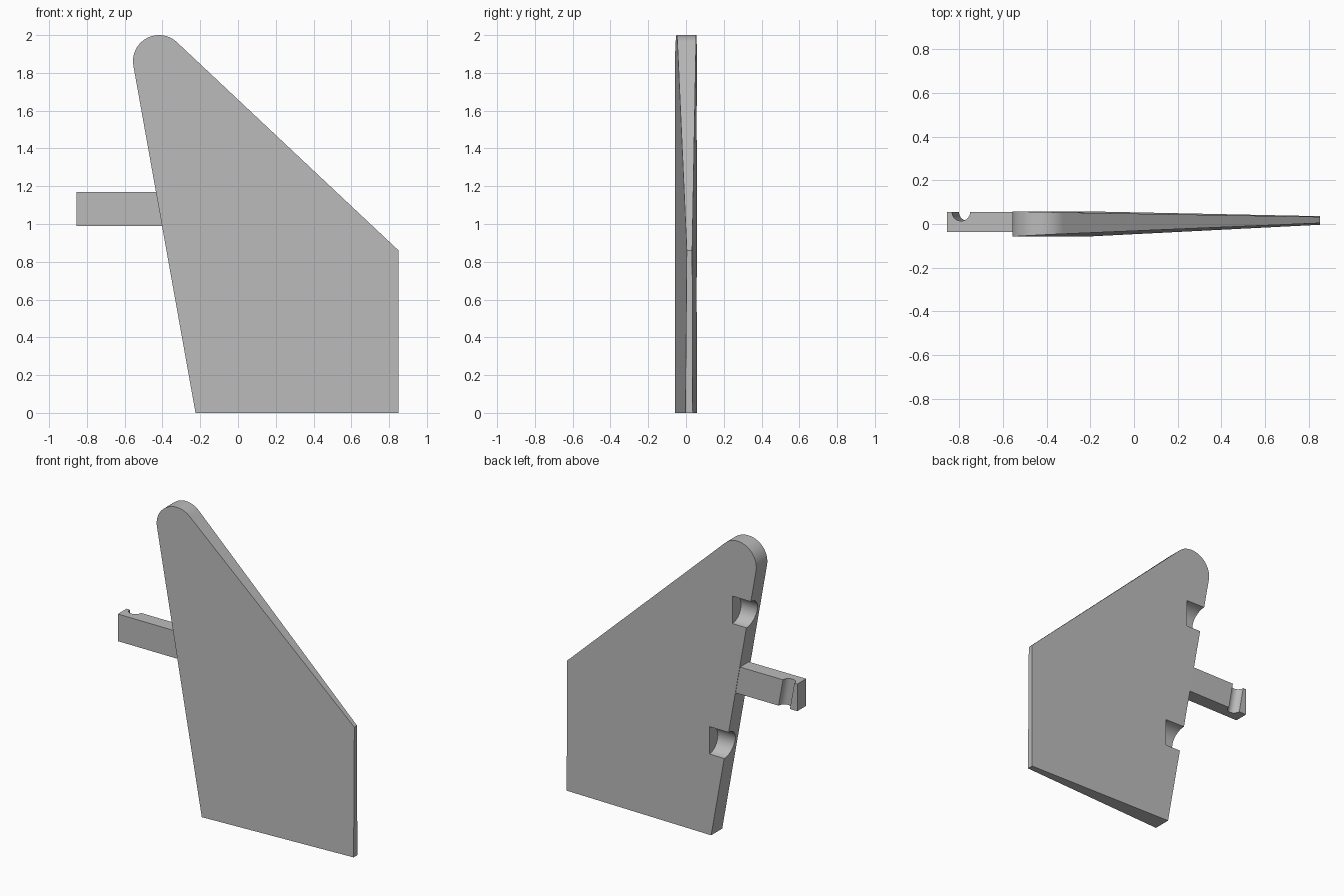
import bpy, bmesh, math
from mathutils import Vector, Matrix

cube = bpy.data.objects.get("Cube")
if cube:
    bpy.data.objects.remove(cube, do_unlink=True)

grey = bpy.data.materials.new("plain_grey")
grey.use_nodes = True
COLOUR = (0.5, 0.5, 0.5, 1)
grey.diffuse_color = COLOUR
grey.node_tree.nodes["Principled BSDF"].inputs["Base Color"].default_value = COLOUR

HALF = 0.058                                  # half thickness at the leading edge
FOOT, TRAIL, SHOULDER = -0.225, 0.85, 0.86
TIP, TIP_R = Vector((-0.418, 1.862)), 0.138
LEAN = math.radians(10.1)                     # backward lean of the leading edge


def add_object(name, bm):
    bmesh.ops.recalc_face_normals(bm, faces=bm.faces)
    mesh = bpy.data.meshes.new(name)
    bm.to_mesh(mesh)
    bm.free()
    mesh.materials.append(grey)
    obj = bpy.data.objects.new(name, mesh)
    bpy.context.collection.objects.link(obj)
    return obj


def cylinder(name, radius, length, matrix):
    bm = bmesh.new()
    bmesh.ops.create_cone(bm, cap_ends=True, segments=48, radius1=radius,
                          radius2=radius, depth=length, matrix=matrix)
    obj = add_object(name, bm)
    obj.hide_render = True
    return obj


def cut(target, cutters):
    for cutter in cutters:
        mod = target.modifiers.new(cutter.name, 'BOOLEAN')
        mod.operation, mod.solver, mod.object = 'DIFFERENCE', 'EXACT', cutter
    bpy.context.view_layer.objects.active = target
    for obj in bpy.context.selected_objects:
        obj.select_set(False)
    target.select_set(True)
    for mod in list(target.modifiers):
        bpy.ops.object.modifier_apply(modifier=mod.name)
    for cutter in cutters:
        bpy.data.objects.remove(cutter, do_unlink=True)
    bpy.ops.object.shade_smooth_by_angle(angle=math.radians(25))


# Fin blade: outline with a rounded tip, thinning away from the leading edge
to_corner = Vector((TRAIL, SHOULDER)) - TIP
start = math.atan2(to_corner.y, to_corner.x) + math.acos(TIP_R / to_corner.length)
end = math.pi + LEAN
outline = [Vector((FOOT, 0)), Vector((TRAIL, 0)), Vector((TRAIL, SHOULDER))]
for i in range(25):
    a = start + (end - start) * i / 24
    outline.append(TIP + TIP_R * Vector((math.cos(a), math.sin(a))))

bm = bmesh.new()
rings = []
for side, slope in ((-1, 0.0515), (1, 0.021)):
    ring = []
    for p in outline:
        d = (p.x - FOOT) * math.cos(LEAN) + p.y * math.sin(LEAN)
        ring.append(bm.verts.new((p.x, side * (HALF - slope * d), p.y)))
    bm.faces.new(ring)
    rings.append(ring)
front, back = rings
for i in range(len(front)):
    j = (i + 1) % len(front)
    bm.faces.new((front[i], front[j], back[j], back[i]))
fin = add_object("fin_blade", bm)

# Two half-round hinge pockets in the back of the leading edge
pockets = []
for name, inner, z in (("lower_pocket", -0.21, 0.625), ("upper_pocket", -0.38, 1.535)):
    place = Matrix.Translation((inner - 0.25, HALF, z)) @ Matrix.Rotation(math.pi / 2, 4, 'Y')
    pockets.append(cylinder(name, 0.091, 0.5, place))
cut(fin, pockets)

# Hinge arm with a leaning half-round groove near its end
bm = bmesh.new()
low, high = Vector((-0.855, -0.037, 0.99)), Vector((-0.385, 0.055, 1.17))
bmesh.ops.create_cube(bm, size=1, matrix=Matrix.Translation((low + high) / 2)
                      @ Matrix.Diagonal((*(high - low), 1)))
arm = add_object("hinge_arm", bm)
lean = Matrix.Translation((-0.775, high.y, 1.08)) @ Matrix.Rotation(-LEAN, 4, 'Y')
cut(arm, [cylinder("arm_groove", 0.041, 0.5, lean)])
